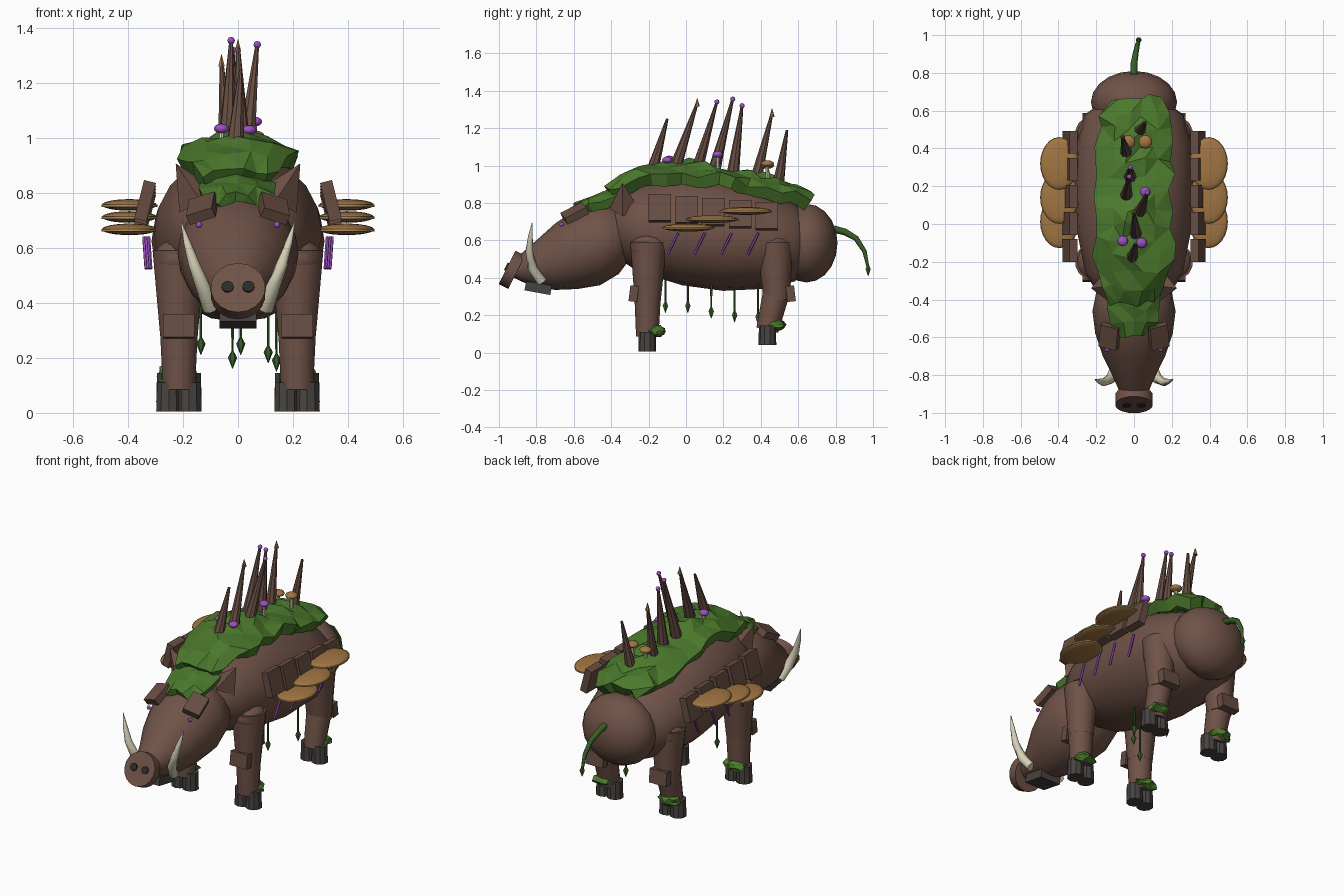
import bpy, bmesh, math, random
from mathutils import Vector, Matrix, Euler

random.seed(7)
cube = bpy.data.objects.get("Cube")
if cube:
    bpy.data.objects.remove(cube, do_unlink=True)


def material(name, rgb):
    m = bpy.data.materials.new(name)
    m.use_nodes = True
    m.diffuse_color = (*rgb, 1)
    m.node_tree.nodes["Principled BSDF"].inputs["Base Color"].default_value = (*rgb, 1)
    return m


HIDE = material("brown hide", (.16, .085, .063))
BARK = material("bark", (.135, .075, .055))
MOSS = material("moss green", (.07, .19, .025))
VINE = material("vine green", (.04, .11, .02))
HOOF = material("dark horn", (.062, .056, .052))
NOSE = material("nostril black", (.025, .022, .022))
OCHRE = material("ochre fungus", (.36, .18, .055))
RIM = material("tan rim", (.45, .28, .11))
GLOW = material("purple glow", (.33, .08, .52))
IVORY = material("ivory", (.68, .64, .48))


def finish(name, bm, mat, smooth=35):
    bmesh.ops.recalc_face_normals(bm, faces=bm.faces)
    me = bpy.data.meshes.new(name)
    bm.to_mesh(me)
    bm.free()
    me.materials.append(mat)
    if smooth:
        for p in me.polygons:
            p.use_smooth = True
        me.set_sharp_from_angle(angle=math.radians(smooth))
    ob = bpy.data.objects.new(name, me)
    bpy.context.collection.objects.link(ob)
    return ob


def rod(name, a, b, r1, r2, mat, n=10, smooth=40):
    a, b = Vector(a), Vector(b)
    mx = Matrix.Translation((a + b) / 2) @ (b - a).to_track_quat("Z", "Y").to_matrix().to_4x4()
    bm = bmesh.new()
    bmesh.ops.create_cone(bm, cap_ends=True, segments=n, radius1=r1, radius2=r2,
                          depth=(b - a).length, matrix=mx)
    return finish(name, bm, mat, smooth)


def box(name, loc, size, rot, mat):
    bm = bmesh.new()
    bmesh.ops.create_cube(bm, size=1, matrix=Matrix.LocRotScale(Vector(loc), Euler(rot), Vector(size)))
    return finish(name, bm, mat, 0)


def blob(name, loc, scale, mat, n=16, smooth=60):
    bm = bmesh.new()
    bmesh.ops.create_uvsphere(bm, u_segments=n, v_segments=max(4, n // 2), radius=1,
                              matrix=Matrix.LocRotScale(Vector(loc), None, Vector(scale)))
    return finish(name, bm, mat, smooth)


def loft(name, rings, mat, smooth=50):
    bm = bmesh.new()
    loops = [[bm.verts.new(p) for p in ring] for ring in rings]
    n = len(loops[0])
    for lo, hi in zip(loops, loops[1:]):
        for i in range(n):
            bm.faces.new((lo[i], lo[(i + 1) % n], hi[(i + 1) % n], hi[i]))
    bm.faces.new(loops[0])
    bm.faces.new(loops[-1])
    return finish(name, bm, mat, smooth)


def barrel(name, keys, mat, n=20):
    # each key: y, top z, bottom z, half width
    turn = [2 * math.pi * i / n for i in range(n)]
    loft(name, [[(w * math.sin(t), y, (top + bot) / 2 + (top - bot) / 2 * math.cos(t)) for t in turn]
                for y, top, bot, w in keys], mat)


def tube(name, pts, radii, mat, n=8):
    pts, rings = [Vector(p) for p in pts], []
    for i, p in enumerate(pts):
        q = (pts[min(i + 1, len(pts) - 1)] - pts[max(i - 1, 0)]).to_track_quat("Z", "Y")
        rings.append([p + q @ Vector((radii[i] * math.cos(t), radii[i] * math.sin(t), 0))
                      for t in (2 * math.pi * k / n for k in range(n))])
    loft(name, rings, mat)


def sample(keys, y):
    for (y0, *a), (y1, *b) in zip(keys, keys[1:]):
        if y <= y1:
            f = (y - y0) / (y1 - y0)
            return [p + (q - p) * f for p, q in zip(a, b)]
    return keys[-1][1:]


def moss_slab(name, keys, nx, ny, droop, thick, jit):
    # each key: y, spine height, half width
    y0, y1 = keys[0][0], keys[-1][0]
    bm = bmesh.new()
    bmesh.ops.create_grid(bm, x_segments=nx, y_segments=ny, size=1)
    for v in bm.verts:
        y = y0 + (y1 - y0) * (v.co.y + 1) / 2
        z, w = sample(keys, y)
        u = v.co.x
        v.co = (u * w + random.uniform(-jit, jit), y + random.uniform(-jit, jit),
                z - droop * u * u + random.uniform(-jit, jit))
    bmesh.ops.triangulate(bm, faces=bm.faces)
    ob = finish(name, bm, MOSS, 0)
    if ob.data.polygons[0].normal.z < 0:
        ob.data.flip_normals()
    mod = ob.modifiers.new("thickness", "SOLIDIFY")
    mod.thickness, mod.offset = thick, -1


def moss_tuft(name, loc, scale):
    bm = bmesh.new()
    bmesh.ops.create_icosphere(bm, subdivisions=2, radius=1)
    for v in bm.verts:
        v.co = Vector(a * b for a, b in zip(v.co * random.uniform(.75, 1.15), scale)) + Vector(loc)
    finish(name, bm, MOSS, 0)


def leaf(name, top, size):
    x, y, z = top
    tube(name, [(x, y, z), (x, y, z - size * .6), (x, y, z - size * 1.6)], [.004, size * .42, .001], VINE, 6)


# Body, rump and head
barrel("body", [(-.40, .74, .58, .10), (-.36, .85, .50, .20), (-.25, .89, .43, .26), (-.02, .95, .36, .305),
                (.2, .92, .33, .315), (.4, .87, .34, .31), (.58, .80, .38, .26), (.66, .72, .45, .15)], HIDE)
blob("rump", (0, .645, .585), (.228, .165, .21), HIDE, 20)
barrel("head", [(-.30, .72, .50, .12), (-.36, .78, .42, .2), (-.46, .80, .36, .22), (-.58, .77, .34, .205),
                (-.7, .69, .335, .165), (-.8, .6, .35, .115), (-.88, .53, .38, .08), (-.92, .49, .40, .06)], HIDE)
rod("snout", (0, -.905, .43), (0, -.957, .456), .1, .1, HIDE, 18)
box("jaw", (0, -.79, .345), (.135, .14, .05), (-.18, 0, 0), HOOF)

# Mossy mats along the spine and the neck
moss_slab("back_moss", [(-.42, .91, .12), (-.3, .97, .19), (-.15, 1.01, .21), (0, 1.025, .2), (.2, 1.0, .2),
                        (.4, .95, .19), (.6, .905, .17), (.67, .87, .13)], 5, 13, .06, .07, .022)
moss_slab("neck_moss", [(-.59, .80, .07), (-.5, .845, .145), (-.38, .87, .14)], 4, 3, .04, .05, .012)

# Back spikes: base x, y, z, tip x, y, z, tip ornament
spikes = [(-.01, -.18, .97, .01, -.10, 1.25, None), (.01, -.06, .98, 0, .06, 1.335, OCHRE),
          (.03, .06, .98, .07, .165, 1.34, GLOW), (-.04, .15, .97, -.025, .25, 1.355, GLOW),
          (-.02, .25, .95, -.02, .30, 1.32, GLOW), (-.04, .37, .91, -.06, .46, 1.28, OCHRE),
          (.03, .49, .88, .06, .54, 1.19, None)]
for x, y, z, tx, ty, tz, tip in spikes:
    rod("back_spike", (x, y, z), (tx, ty, tz), .034, .007, BARK, 8)
    if tip is GLOW:
        blob("spike_bead", (tx, ty, tz), (.014, .014, .014), GLOW, 8)
    elif tip:
        rod("spike_tip", (tx, ty, tz - .02), (tx, ty, tz + .025), .014, .001, OCHRE, 6)

# Small mushrooms in the moss
for x, y, z, mat in [(-.06, -.09, 1.035, GLOW), (.04, -.10, 1.03, GLOW), (.06, .17, 1.06, GLOW),
                     (.06, .435, 1.01, OCHRE), (-.03, .435, 1.0, OCHRE)]:
    r = .028 if mat is GLOW else .036
    rod("mushroom_stem", (x, y, z - .1), (x, y, z), .012, .009, IVORY, 8)
    blob("mushroom_cap", (x, y, z), (r, r, .018), mat, 12)

# Hanging vines and tail
for x, y, z in [(-.135, -.11, .27), (.01, .01, .27), (.11, .135, .24), (-.02, .26, .22), (.14, .385, .21)]:
    rod("belly_vine", (x, y, .42), (x, y, z), .006, .005, VINE, 6)
    leaf("vine_leaf", (x, y, z + .005), .04)
tube("tail", [(0, .79, .66), (0, .85, .645), (.01, .91, .61), (.02, .955, .54), (.025, .972, .46)],
     [.02, .018, .015, .012, .008], VINE)
leaf("tail_leaf", (.025, .974, .47), .038)

for s in (1, -1):
    # Face
    tube("tusk", [(s * .10, -.77, .38), (s * .125, -.82, .45), (s * .16, -.838, .54), (s * .185, -.832, .62),
                  (s * .207, -.822, .695)], [.028, .027, .021, .013, .002], IVORY, 10)
    rod("nostril", (s * .038, -.945, .452), (s * .038, -.963, .461), .022, .022, NOSE, 12)
    blob("eye", (s * .142, -.665, .685), (.012, .012, .012), GLOW, 8)
    box("brow", (s * .13, -.595, .745), (.10, .13, .04), (.5, s * .3, s * .25), BARK)
    rod("ear", (s * .145, -.33, .77), (s * .225, -.34, .905), .08, .002, HIDE, 4, 0)

    # Bark plates and glowing scars on the flank
    for i in range(5):
        box("bark_plate", (s * .338, -.14 + i * .143, .772 - i * .011), (.045, .12, .145), (0, -s * .25, 0), BARK)
    for i in range(4):
        x, y = s * (.318 + .008 * (i % 3)), -.07 + i * .143
        rod("glow_scar", (x, y - .028, .525), (x + s * .008, y + .028, .64), .007, .007, GLOW, 6)

    # Shelf fungi
    for y, z in [(.012, .668), (.14, .713), (.32, .757)]:
        blob("shelf_fungus", (s * .395, y, z), (.1, .138, .021), OCHRE, 24)
        rim = rod("shelf_rim", (0, 0, -.004), (0, 0, .004), 1, 1, RIM, 24)
        rim.location, rim.scale = (s * .395, y, z - .003), (.102, .14, 1)

    # Legs: name, top y, knee y, foot y, hoof base z, direction of the knee guard
    for name, ty, ky, fy, hz, k in [("front", -.2, -.205, -.207, .005, -1), ("hind", .475, .485, .435, .04, 1)]:
        x = s * .215
        blob(name + "_hip", (x, ty, .56), (.095, .1, .075), HIDE, 14)
        rod(name + "_upper_leg", (x, ty, .59), (x, ky, .28), .098, .07, HIDE, 14)
        rod(name + "_lower_leg", (x, ky, .33), (x, fy, hz + .08), .072, .06, HIDE, 14)
        box(name + "_knee_guard", (x, ky + k * .075, .315), (.115, .045, .085), (k * .12, 0, 0), BARK)
        for side in (-1, 1):
            hx = x + side * .037
            rod(name + "_hoof", (hx, fy, hz), (hx, fy, hz + .105), .048, .045, HOOF, 10, 0)
        moss_tuft(name + "_ankle_moss", (x + s * .01, fy + .04, hz + .11), (.072, .058, .034))
